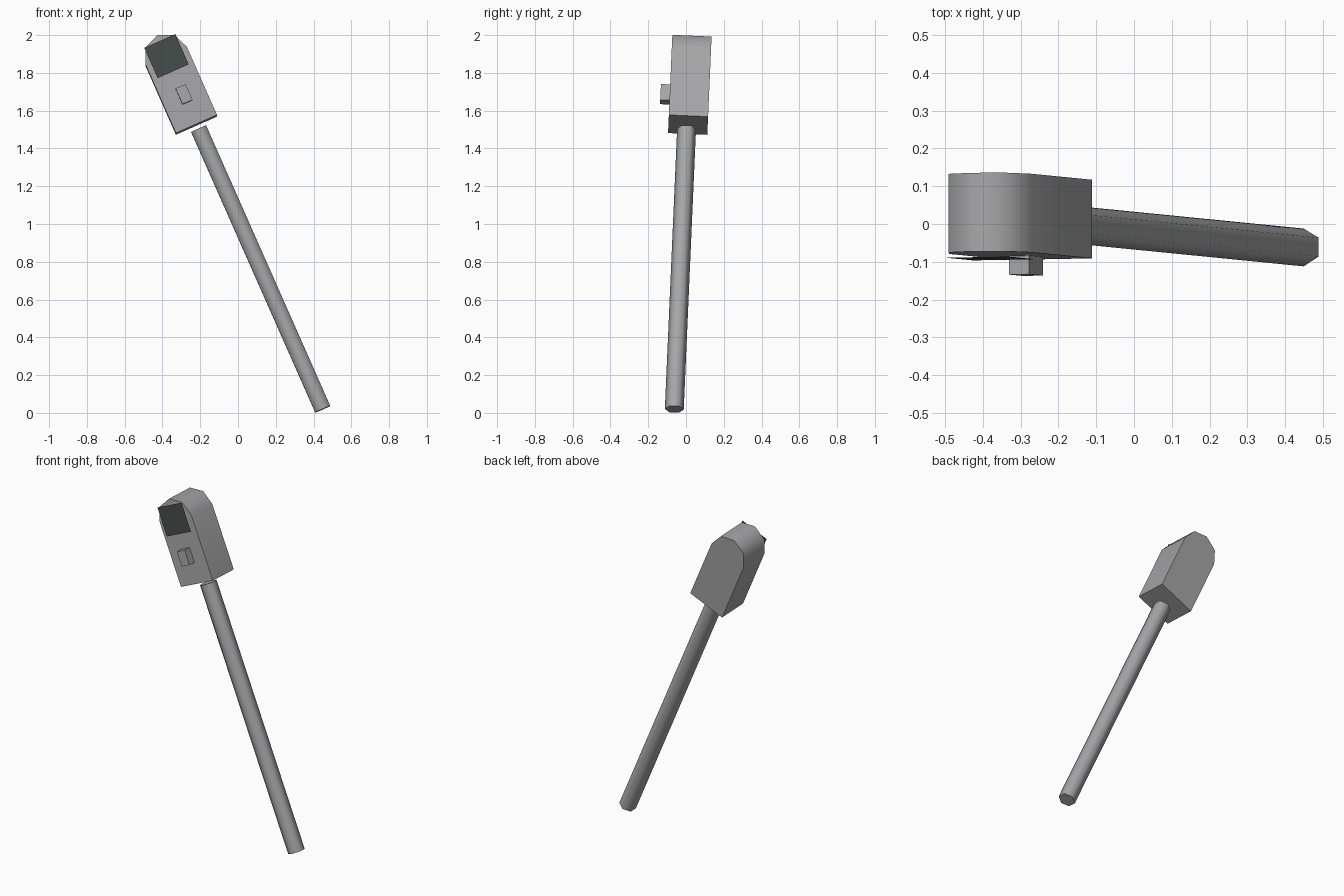
import bpy, bmesh, math
from mathutils import Matrix, Vector

if "Cube" in bpy.data.objects:
    bpy.data.objects.remove(bpy.data.objects["Cube"])

# Leaning frame: u runs up the pole, ey is depth, ex is width
u = Vector((-0.404, 0.040, 0.913)).normalized()
ey = Vector((0, u.z, -u.y)).normalized()
ex = ey.cross(u)
FRAME = Matrix.Translation((-0.22, 0.011, 1.525)) @ Matrix((ex, ey, u)).transposed().to_4x4()


def material(name, rgb):
    m = bpy.data.materials.new(name)
    m.diffuse_color = (*rgb, 1)
    m.use_nodes = True
    m.node_tree.nodes["Principled BSDF"].inputs["Base Color"].default_value = m.diffuse_color
    return m


grey = material("metal_grey", (0.38, 0.38, 0.39))
dark = material("dark_screen", (0.058, 0.072, 0.068))


def prism(name, profile, depth, mat, smooth=0):
    """Extrude a closed profile of local points along the local vector depth."""
    bm = bmesh.new()
    face = bm.faces.new([bm.verts.new(p) for p in profile])
    if depth:
        out = bmesh.ops.extrude_face_region(bm, geom=[face], use_keep_orig=True)
        moved = [v for v in out["geom"] if isinstance(v, bmesh.types.BMVert)]
        bmesh.ops.translate(bm, verts=moved, vec=depth)
        bmesh.ops.recalc_face_normals(bm, faces=bm.faces)
    bm.transform(FRAME)
    me = bpy.data.meshes.new(name)
    bm.to_mesh(me)
    bm.free()
    me.materials.append(mat)
    ob = bpy.data.objects.new(name, me)
    bpy.context.collection.objects.link(ob)
    if smooth:
        bpy.ops.object.select_all(action='DESELECT')
        ob.select_set(True)
        bpy.context.view_layer.objects.active = ob
        bpy.ops.object.shade_smooth_by_angle(angle=math.radians(smooth))
    return ob


def rect(x0, x1, z0, z1, y):
    return [(x0, y, z0), (x1, y, z0), (x1, y, z1), (x0, y, z1)]


# Head: box with a half-octagon rounded top
R, FRONT, DEPTH = 0.119, -0.104, 0.208
arc = [(R * math.cos(i * math.pi / 4), FRONT, 0.395 + R * math.sin(i * math.pi / 4))
       for i in range(5)]
prism("head", [(-R, FRONT, 0), (R, FRONT, 0)] + arc, (0, DEPTH, 0), grey, 65)

# Pole: six-sided rod hanging just below the head
ring = [(0.002 + 0.05 * math.sin(i * math.pi / 3),
         -0.007 + 0.05 * math.cos(i * math.pi / 3), -1.649) for i in range(6)]
prism("pole", ring, (0, 0, 1.625), grey, 65)

# Button block on the front of the head
prism("button", rect(-0.026, 0.032, 0.124, 0.215, -0.153), (0, 0.05, 0), grey)

# Dark screen plate floating just in front of the head
prism("screen", rect(-0.09, 0.09, 0.305, 0.48, -0.118), None, dark)
